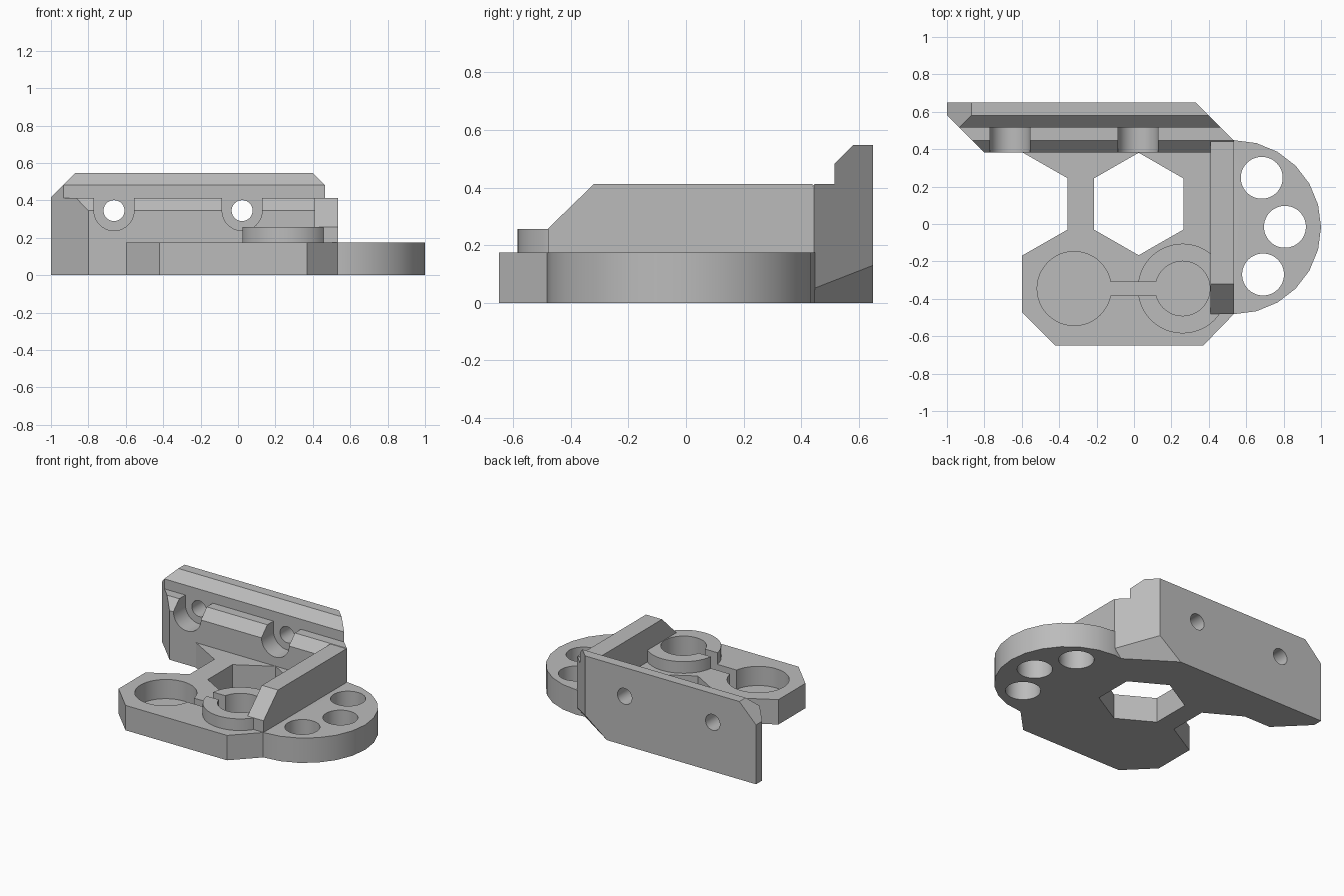
import bpy, bmesh, math
from mathutils import Vector, Matrix

cube = bpy.data.objects.get("Cube")
if cube:
    bpy.data.objects.remove(cube, do_unlink=True)

grey = bpy.data.materials.new("matte_grey")
grey.use_nodes = True
GREY = (0.5, 0.5, 0.5, 1)
grey.diffuse_color = GREY
grey.node_tree.nodes["Principled BSDF"].inputs["Base Color"].default_value = GREY


def finish(name, bm):
    bmesh.ops.recalc_face_normals(bm, faces=bm.faces)
    mesh = bpy.data.meshes.new(name)
    bm.to_mesh(mesh)
    bm.free()
    mesh.materials.append(grey)
    obj = bpy.data.objects.new(name, mesh)
    bpy.context.collection.objects.link(obj)
    return obj


def extrude(points, offset):
    """Solid from a closed outline swept along an offset."""
    bm = bmesh.new()
    face = bm.faces.new([bm.verts.new(p) for p in points])
    out = bmesh.ops.extrude_face_region(bm, geom=[face])
    verts = [g for g in out["geom"] if isinstance(g, bmesh.types.BMVert)]
    bmesh.ops.translate(bm, vec=offset, verts=verts)
    return bm


def slab(name, outline, z0, z1):
    return finish(name, extrude([(x, y, z0) for x, y in outline], (0, 0, z1 - z0)))


def box(name, x0, x1, y0, y1, z0, z1):
    return slab(name, [(x0, y0), (x1, y0), (x1, y1), (x0, y1)], z0, z1)


def disc(x, y, r, n):
    return [(x + r * math.cos(math.tau * i / n), y + r * math.sin(math.tau * i / n))
            for i in range(n)]


def post(name, x, y, r, z0, z1, n=48):
    return slab(name, disc(x, y, r, n), z0, z1)


def bore(name, x, z, r, y0, y1):
    """Cylinder lying along y."""
    return finish(name, extrude([(px, y0, pz) for px, pz in disc(x, z, r, 40)],
                                (0, y1 - y0, 0)))


def combine(target, tool, operation):
    mod = target.modifiers.new(operation.lower(), 'BOOLEAN')
    mod.operation, mod.object, mod.solver = operation, tool, 'EXACT'
    bpy.context.view_layer.objects.active = target
    bpy.ops.object.modifier_apply(modifier=mod.name)
    bpy.data.objects.remove(tool, do_unlink=True)


T = 0.175      # plate thickness
FLOOR = 0.04   # pocket floor
HOLE = (0.26, -0.345)
POCKET = (-0.32, -0.345)

# Base plate with a half-hexagon notch on one side
bracket = slab("mounting_bracket", [
    (-0.42, -0.65), (0.37, -0.65), (0.535, -0.48), (0.535, 0.42), (-0.5, 0.42),
    (-0.6, 0.385), (-0.355, 0.245), (-0.355, -0.03), (-0.6, -0.17), (-0.6, -0.47)], 0, T)

# Rounded end flange
flange = post("end_flange", 0.535, -0.017, 0.465, 0, T, 24)

# Raised ring and sloped rib
ring = post("ring_boss", *HOLE, 0.24, T - 0.05, 0.257)
rib = finish("side_rib", extrude([(0.41, y, z) for y, z in [
    (-0.48, 0.1), (-0.48, 0.257), (-0.32, 0.412), (0.44, 0.412), (0.44, 0.1)]],
    (0.125, 0, 0)))

# Back wall: stepped profile swept along x, then trimmed by planes
bm = extrude([(-1, y, z) for y, z in [
    (0.382, 0), (0.382, 0.345), (0.447, 0.412), (0.515, 0.412), (0.515, 0.482),
    (0.58, 0.547), (0.65, 0.547), (0.65, 0)]], (1.535, 0, 0))
corner = Vector((0.535, 0.445, 0.05))
under = (Vector((0.33, 0.65, 0.13)) - corner).cross(Vector((0.16, 0.65, 0)) - corner)
if under.z > 0:
    under.negate()
trims = [((-0.8, 0.382, 0), (-1, -1, 0)), ((0.535, 0.445, 0), (1, 1, 0)),
         ((-0.87, 0, 0.547), (-1, 0, 1)), (corner, under)]
for point, normal in trims:
    bmesh.ops.bisect_plane(bm, geom=bm.verts[:] + bm.edges[:] + bm.faces[:],
                           plane_co=point, plane_no=normal, clear_outer=True)
    bmesh.ops.holes_fill(bm, edges=[e for e in bm.edges if e.is_boundary], sides=0)
wall = finish("back_wall", bm)

for part in (flange, ring, rib, wall):
    combine(bracket, part, 'UNION')

# Hexagonal opening
hexagon = [(0.025 + 0.276 * math.sin(math.tau * i / 6),
            0.107 + 0.274 * math.cos(math.tau * i / 6)) for i in range(6)]
cutters = [slab("hex_cutter", hexagon, -0.1, 0.3)]

# Flange holes
for x, y in [(0.683, 0.247), (0.807, -0.015), (0.69, -0.27)]:
    cutters.append(post("flange_hole_cutter", x, y, 0.112, -0.1, 0.3))

# Blind pockets and the slot between them
cutters += [post("pocket_cutter", *POCKET, 0.198, FLOOR, 0.5),
            post("ring_cutter", *HOLE, 0.146, FLOOR, 0.5),
            box("slot_cutter", -0.2, 0.2, -0.382, -0.31, FLOOR, 0.5)]

# Screw holes with open-topped recesses in the wall
for x in (-0.663, 0.022):
    cutters += [bore("screw_cutter", x, 0.345, 0.056, 0.2, 0.8),
                bore("recess_cutter", x, 0.345, 0.107, 0.3, 0.515),
                box("recess_top_cutter", x - 0.107, x + 0.107, 0.3, 0.515, 0.345, 0.412)]

for cutter in cutters:
    combine(bracket, cutter, 'DIFFERENCE')

bpy.ops.object.select_all(action='DESELECT')
bracket.select_set(True)
bpy.context.view_layer.objects.active = bracket
bpy.ops.object.shade_smooth_by_angle(angle=math.radians(25))
